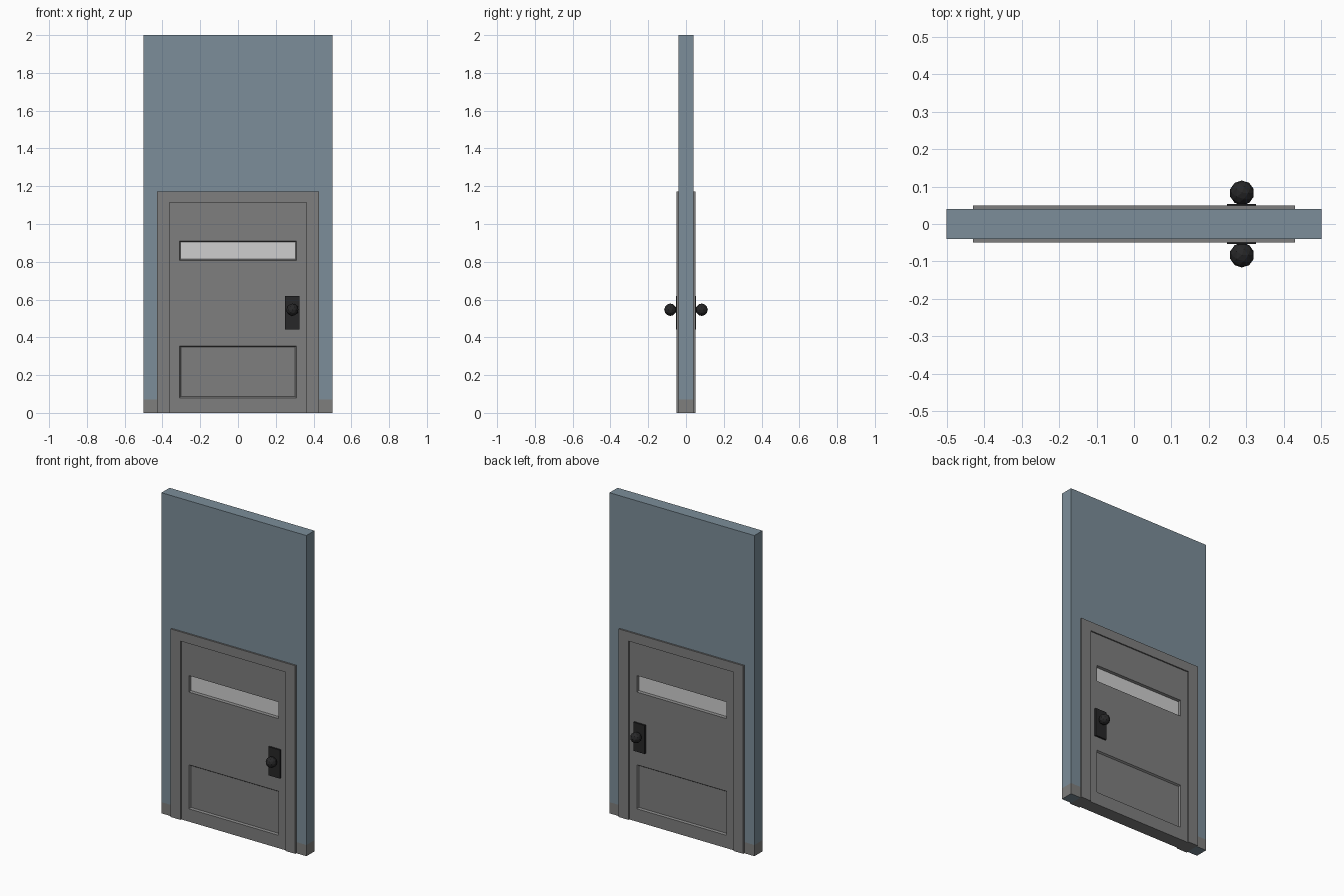
import bpy, bmesh
from mathutils import Matrix

if "Cube" in bpy.data.objects:
    bpy.data.objects.remove(bpy.data.objects["Cube"], do_unlink=True)


def material(name, r, g, b):
    m = bpy.data.materials.new(name)
    m.use_nodes = True
    m.diffuse_color = (r, g, b, 1)
    bsdf = m.node_tree.nodes["Principled BSDF"]
    bsdf.inputs["Base Color"].default_value = (r, g, b, 1)
    bsdf.inputs["Roughness"].default_value = 0.8
    return m


wall_blue = material("wall_blue", 0.2, 0.27, 0.32)
base_grey = material("baseboard_grey", 0.21, 0.21, 0.205)
door_grey = material("door_grey", 0.21, 0.21, 0.21)
glass = material("window_pale", 0.62, 0.62, 0.62)
black = material("handle_black", 0.02, 0.02, 0.021)


def finish(bm, name, *mats):
    mesh = bpy.data.meshes.new(name)
    bm.to_mesh(mesh)
    bm.free()
    for m in mats:
        mesh.materials.append(m)
    obj = bpy.data.objects.new(name, mesh)
    bpy.context.collection.objects.link(obj)
    return obj


def box(x0, x1, y0, y1, z0, z1):
    bm = bmesh.new()
    centre = Matrix.Translation(((x0 + x1) / 2, (y0 + y1) / 2, (z0 + z1) / 2))
    size = Matrix.Diagonal((x1 - x0, y1 - y0, z1 - z0, 1))
    bmesh.ops.create_cube(bm, size=1, matrix=centre @ size)
    return bm


def cut(bm, point, normal):
    bmesh.ops.bisect_plane(bm, geom=bm.verts[:] + bm.edges[:] + bm.faces[:],
                           plane_co=point, plane_no=normal)


def arch(outer, inner, top, inner_top, half_depth):
    """Doorway-shaped slab: an upside-down U extruded through y."""
    bm = bmesh.new()
    outline = [(-outer, 0), (-inner, 0), (-inner, inner_top), (inner, inner_top),
               (inner, 0), (outer, 0), (outer, top), (-outer, top)]
    face = bm.faces.new([bm.verts.new((x, -half_depth, z)) for x, z in outline])
    ext = bmesh.ops.extrude_face_region(bm, geom=[face])["geom"]
    bmesh.ops.translate(bm, vec=(0, 2 * half_depth, 0),
                        verts=[v for v in ext if isinstance(v, bmesh.types.BMVert)])
    bmesh.ops.recalc_face_normals(bm, faces=bm.faces)
    return bm


# Wall with painted baseboard band
SKIRT = 0.07
bm = arch(0.5, 0.43, 2.0, 1.173, 0.04)
cut(bm, (0, 0, SKIRT), (0, 0, 1))
for f in bm.faces:
    if f.calc_center_median().z < SKIRT and f.normal.z > -0.5:
        f.material_index = 1
finish(bm, "wall", wall_blue, base_grey)

# Door frame
finish(arch(0.43, 0.362, 1.173, 1.115, 0.05), "door_frame", door_grey)

# Door leaf with a recessed window and a recessed lower panel on both sides
HALF = 0.31
WINDOW, PANEL = (0.808, 0.911), (0.08, 0.355)
bm = box(-0.362, 0.362, -0.042, 0.042, 0, 1.115)
for x in (-HALF, HALF):
    cut(bm, (x, 0, 0), (1, 0, 0))
for z in WINDOW + PANEL:
    cut(bm, (0, 0, z), (0, 0, 1))
bm.normal_update()


def cells(span):
    found = []
    for f in bm.faces:
        c = f.calc_center_median()
        if abs(f.normal.y) > 0.9 and abs(c.x) < HALF and span[0] < c.z < span[1]:
            found.append(f)
    return found


windows, panels = cells(WINDOW), cells(PANEL)
bmesh.ops.inset_individual(bm, faces=windows, thickness=0.008, depth=-0.014)
bmesh.ops.inset_individual(bm, faces=panels, thickness=0.01, depth=-0.01)
for f in windows:
    f.material_index = 1
finish(bm, "door", door_grey, glass)

# Handle plate, neck and knob on each side
KNOB_X, KNOB_Z = 0.288, 0.546
for side, label in ((-1, "front"), (1, "back")):
    ys = sorted((side * 0.041, side * 0.053))
    finish(box(0.248, 0.326, *ys, 0.442, 0.62), label + "_handle_plate", black)

    bm = bmesh.new()
    turn = Matrix.Rotation(1.5708, 4, "X")
    bmesh.ops.create_cone(bm, cap_ends=True, segments=10, radius1=0.014, radius2=0.014,
                          depth=0.03,
                          matrix=Matrix.Translation((KNOB_X, side * 0.06, KNOB_Z)) @ turn)
    bmesh.ops.create_icosphere(bm, subdivisions=2, radius=0.033,
                               matrix=Matrix.Translation((KNOB_X, side * 0.083, KNOB_Z)))
    finish(bm, label + "_knob", black)
